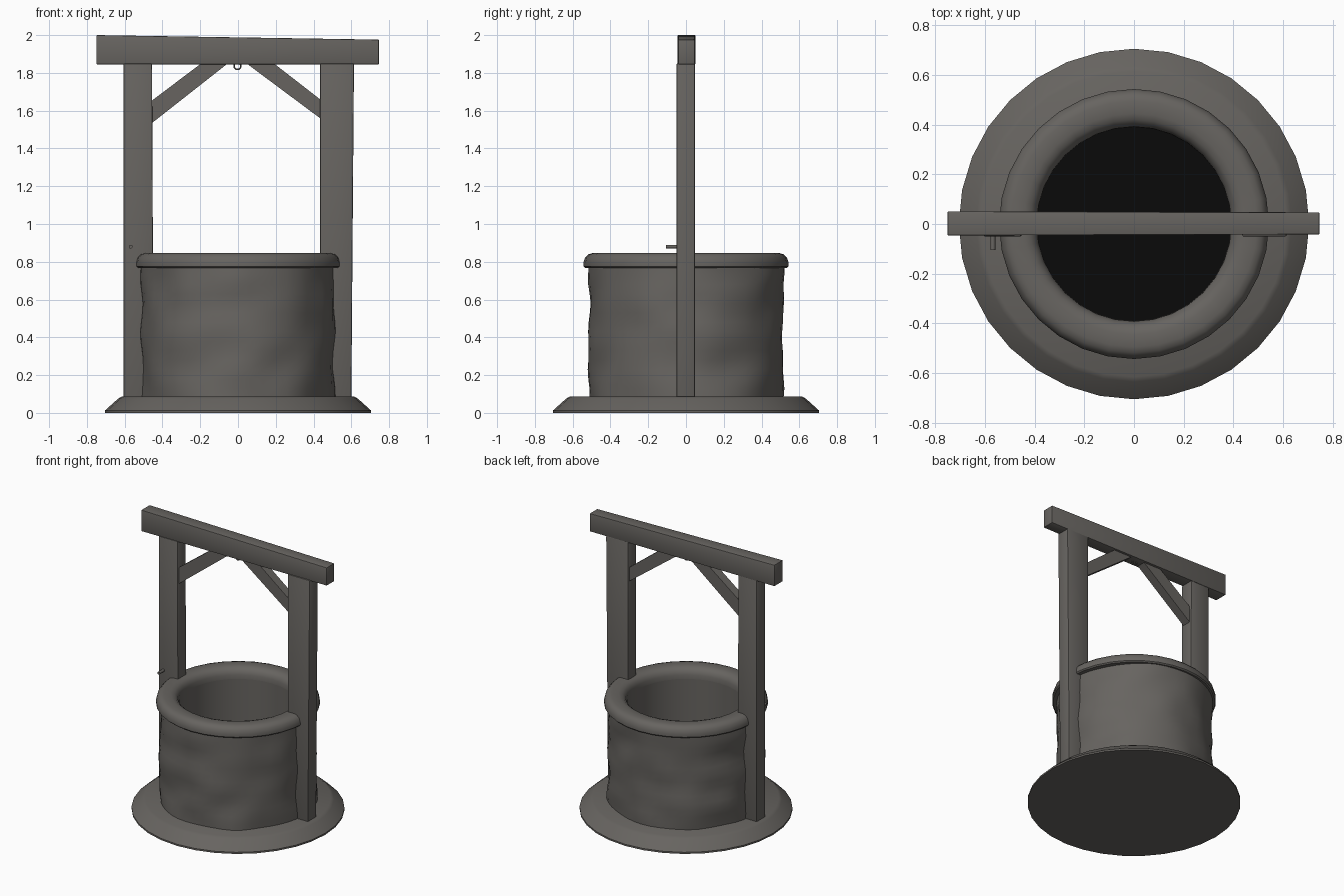
import bpy, bmesh, math
from mathutils import Vector, noise

if "Cube" in bpy.data.objects:
    bpy.data.objects.remove(bpy.data.objects["Cube"])

def material(name, rgb):
    m = bpy.data.materials.new(name)
    m.diffuse_color = (*rgb, 1)
    m.use_nodes = True
    m.node_tree.nodes["Principled BSDF"].inputs["Base Color"].default_value = m.diffuse_color
    return m

STONE = material("weathered grey", (0.135, 0.127, 0.117))
BLACK = material("deep black", (0.003, 0.003, 0.003))

def finish(bm, name, mat, smooth=35):
    bmesh.ops.recalc_face_normals(bm, faces=bm.faces)
    me = bpy.data.meshes.new(name)
    bm.to_mesh(me)
    bm.free()
    me.materials.append(mat)
    ob = bpy.data.objects.new(name, me)
    bpy.context.collection.objects.link(ob)
    bpy.ops.object.select_all(action='DESELECT')
    ob.select_set(True)
    bpy.context.view_layer.objects.active = ob
    bpy.ops.object.shade_smooth_by_angle(angle=math.radians(smooth))
    return ob

def lathe(name, profile, mat, segs=32, closed=False, wobble=None):
    """Spin an (r, z) profile around z; r = 0 makes a pole."""
    bm = bmesh.new()
    rings = []
    for r, z in profile:
        if r == 0:
            rings.append([bm.verts.new((0, 0, z))] * segs)
            continue
        ring = []
        for i in range(segs):
            a = 2 * math.pi * i / segs
            d = wobble(a, z) if wobble else 0
            ring.append(bm.verts.new(((r + d) * math.cos(a), (r + d) * math.sin(a), z)))
        rings.append(ring)
    pairs = list(zip(rings, rings[1:]))
    if closed:
        pairs.append((rings[-1], rings[0]))
    for p, q in pairs:
        for i in range(segs):
            j = (i + 1) % segs
            vs = list(dict.fromkeys([p[i], p[j], q[j], q[i]]))
            bm.faces.new(vs)
    return finish(bm, name, mat)

def slab(name, outline, y0, y1, bevel=0.0):
    """Extrude an (x, z) outline along y."""
    bm = bmesh.new()
    a = [bm.verts.new((x, y0, z)) for x, z in outline]
    b = [bm.verts.new((x, y1, z)) for x, z in outline]
    n = len(a)
    bm.faces.new(a)
    bm.faces.new(b[::-1])
    for i in range(n):
        j = (i + 1) % n
        bm.faces.new((a[i], a[j], b[j], b[i]))
    if bevel:
        bmesh.ops.bevel(bm, geom=bm.edges[:], offset=bevel, segments=2,
                        affect='EDGES', profile=0.5)
    return finish(bm, name, STONE)

# Stepped foot with sloping edge
lathe("base", [(0, 0), (0.705, 0), (0.705, 0.012), (0.635, 0.075),
               (0.615, 0.087), (0, 0.087)], STONE)

# Uneven outer wall
def bumps(a, z):
    v = Vector((math.cos(a) * 2.2, math.sin(a) * 2.2, z * 6))
    return 0.02 * noise.noise(v)

lathe("well_wall", [(0.514, 0.08 + 0.7 * k / 14) for k in range(15)],
      STONE, segs=48, wobble=bumps)

# Rounded rim and straight inner shaft
lathe("rim", [(0.39, 0.768), (0.535, 0.768), (0.543, 0.776), (0.543, 0.795),
              (0.535, 0.822), (0.518, 0.839), (0.495, 0.846), (0.445, 0.846),
              (0.42, 0.838), (0.402, 0.822), (0.392, 0.797)], STONE, closed=True)
lathe("inner_shaft", [(0.391, 0.78), (0.391, 0.087)], STONE)
lathe("dark_bottom", [(0, 0.095), (0.391, 0.095)], BLACK)

# Timber frame
slab("left_post", [(-0.605, 0.08), (-0.447, 0.08), (-0.455, 1.85), (-0.605, 1.85)],
     -0.05, 0.048, 0.006)
slab("right_post", [(0.435, 0.08), (0.60, 0.08), (0.614, 1.85), (0.435, 1.85)],
     -0.05, 0.048, 0.006)
beam = slab("top_beam", [(-0.75, 1.845), (0.746, 1.845), (0.746, 1.976), (-0.75, 2.0)],
            -0.046, 0.051, 0.004)
for v in beam.data.vertices:      # slight taper towards the right end
    if v.co.x > 0:
        v.co.y *= 0.91
slab("left_brace", [(-0.46, 1.531), (-0.054, 1.85), (-0.195, 1.85), (-0.46, 1.65)],
     -0.032, 0.032)
slab("right_brace", [(0.44, 1.556), (0.44, 1.656), (0.19, 1.85), (0.045, 1.85)],
     -0.032, 0.032)

# Hanging ring under the beam
bpy.ops.mesh.primitive_torus_add(major_radius=0.018, minor_radius=0.004,
                                 major_segments=20, minor_segments=8,
                                 location=(-0.003, 0, 1.836),
                                 rotation=(math.pi / 2, 0, 0))
ring = bpy.context.object
ring.name = "hanging_ring"

# Rope peg on the left post
bpy.ops.mesh.primitive_cylinder_add(vertices=12, radius=0.01, depth=0.075,
                                    location=(-0.568, -0.0675, 0.88),
                                    rotation=(math.pi / 2, 0, 0))
peg = bpy.context.object
peg.name = "rope_peg"
for ob in (ring, peg):
    ob.data.materials.append(STONE)
    bpy.ops.object.select_all(action='DESELECT')
    ob.select_set(True)
    bpy.context.view_layer.objects.active = ob
    bpy.ops.object.shade_smooth_by_angle(angle=math.radians(40))
